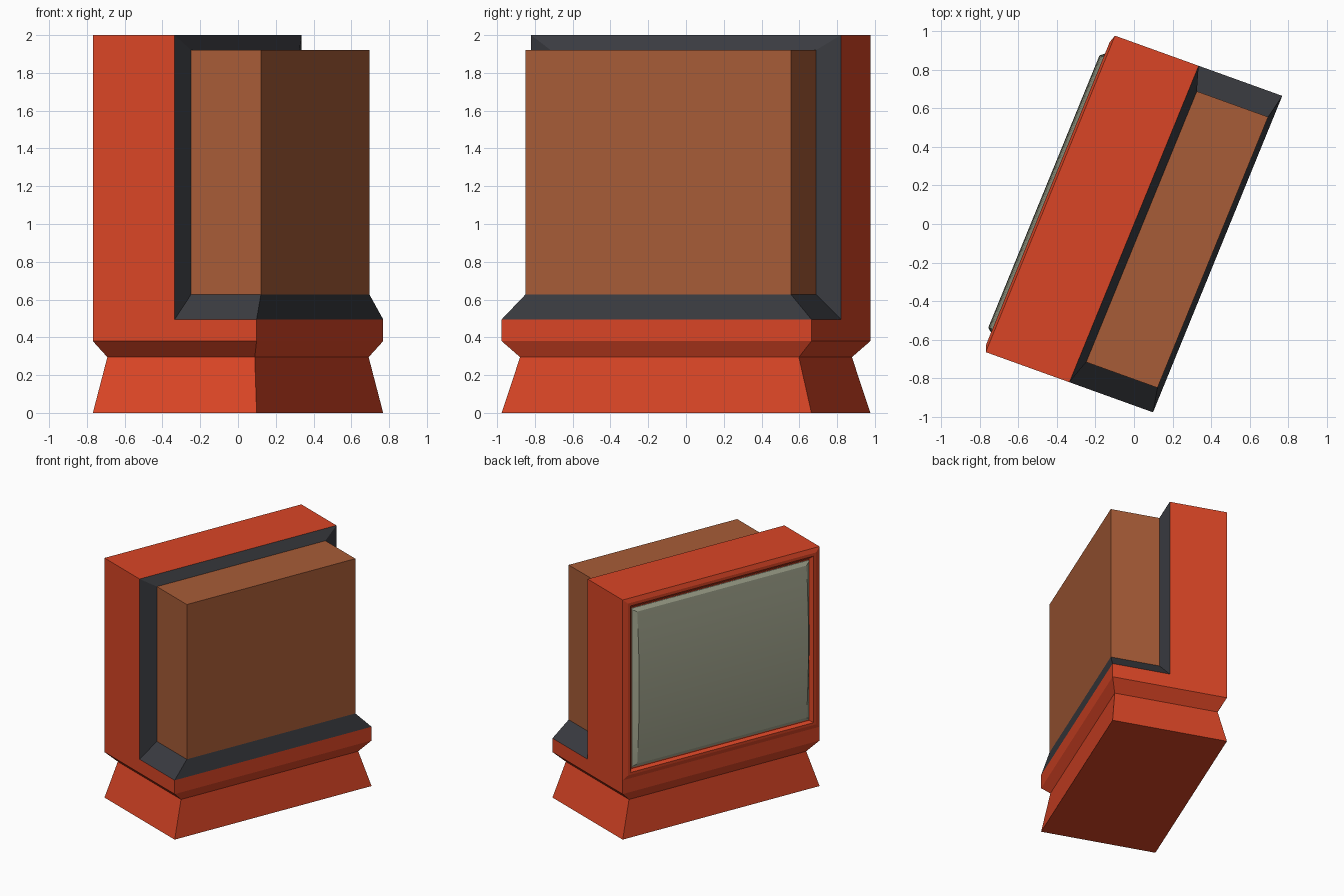
import bpy, bmesh
from mathutils import Vector

if "Cube" in bpy.data.objects:
    bpy.data.objects.remove(bpy.data.objects["Cube"])

# Half-axes of the turned, slightly skewed footprint: U = depth (screen at -u), V = width
U = Vector((0.4335, -0.156, 0))
V = Vector((0.335, 0.82, 0))


def material(name, rgb):
    m = bpy.data.materials.new(name)
    m.diffuse_color = (*rgb, 1)
    m.use_nodes = True
    m.node_tree.nodes["Principled BSDF"].inputs["Base Color"].default_value = m.diffuse_color
    return m


RED = material("red_orange", (0.70, 0.060, 0.019))
BROWN = material("brown", (0.39, 0.107, 0.038))
DARK = material("charcoal", (0.042, 0.044, 0.052))
GLASS = material("grey_green_glass", (0.376, 0.392, 0.283))


def loft(name, loops, mat, caps=True):
    """Skin a list of equal-length (u, v, z) loops."""
    bm = bmesh.new()
    rings = [[bm.verts.new(U * u + V * v + Vector((0, 0, z))) for u, v, z in lp] for lp in loops]
    n = len(rings[0])
    for a, b in zip(rings, rings[1:]):
        for i in range(n):
            j = (i + 1) % n
            bm.faces.new((a[i], a[j], b[j], b[i]))
    if caps:
        bm.faces.new(rings[0])
        bm.faces.new(rings[-1])
        bmesh.ops.recalc_face_normals(bm, faces=bm.faces)
    me = bpy.data.meshes.new(name)
    bm.to_mesh(me)
    bm.free()
    me.materials.append(mat)
    ob = bpy.data.objects.new(name, me)
    bpy.context.collection.objects.link(ob)
    return ob


def flat_rect(z, s=1.0):
    return [(-s, -s, z), (s, -s, z), (s, s, z), (-s, s, z)]


def upright_rect(u, v, z0, z1):
    return [(u, -v, z0), (u, v, z0), (u, v, z1), (u, -v, z1)]


# Flared foot, neck and plinth
loft("base", [flat_rect(0), flat_rect(0.295, 0.9), flat_rect(0.38), flat_rect(0.495)], RED)

# Front cabinet with raised rim and recess for the screen
loft("cabinet", [
    upright_rect(0, 1, 0.495, 2.0),
    upright_rect(-1, 1, 0.495, 2.0),
    upright_rect(-1.028, 0.955, 0.53, 1.965),
    upright_rect(-1.028, 0.93, 0.55, 1.94),
    upright_rect(-0.97, 0.905, 0.565, 1.915)], RED)

# Dark chamfered trim around the rear housing
def trim_loop(u0, u1, v, z0, z1):
    return [(u0, -v, z1), (u0, -v, z0), (u1, -v, z0), (u1, v, z0), (u0, v, z0), (u0, v, z1)]


loft("rear_trim", [trim_loop(0, 1, 1, 0.495, 2.0),
                   trim_loop(0.09, 0.942, 0.856, 0.628, 1.92)], DARK, caps=False)

# Rear housing
loft("rear_housing", [upright_rect(0.09, 0.856, 0.628, 1.92),
                      upright_rect(0.942, 0.856, 0.628, 1.92)], BROWN)

# Bulging screen: curved vertical profile with sloped edges
STEPS = 12
ts = [-1 + 2 * i / STEPS for i in range(STEPS + 1)]
MID = 1.24


def screen_loop(v, half, edge, bulge):
    pts = [(-0.95, v, MID - 0.665), (-0.98, v, MID - 0.665)]
    pts += [(edge - bulge * (1 - t * t), v, MID + half * t) for t in ts]
    pts += [(-0.98, v, MID + 0.665), (-0.95, v, MID + 0.665)]
    return pts


screen = loft("screen", [screen_loop(-0.9, 0.655, -0.985, 0.002),
                         screen_loop(-0.86, 0.635, -1.02, 0.058),
                         screen_loop(0.86, 0.635, -1.02, 0.058),
                         screen_loop(0.9, 0.655, -0.985, 0.002)], GLASS)
bpy.context.view_layer.objects.active = screen
screen.select_set(True)
bpy.ops.object.shade_smooth_by_angle(angle=0.3)
